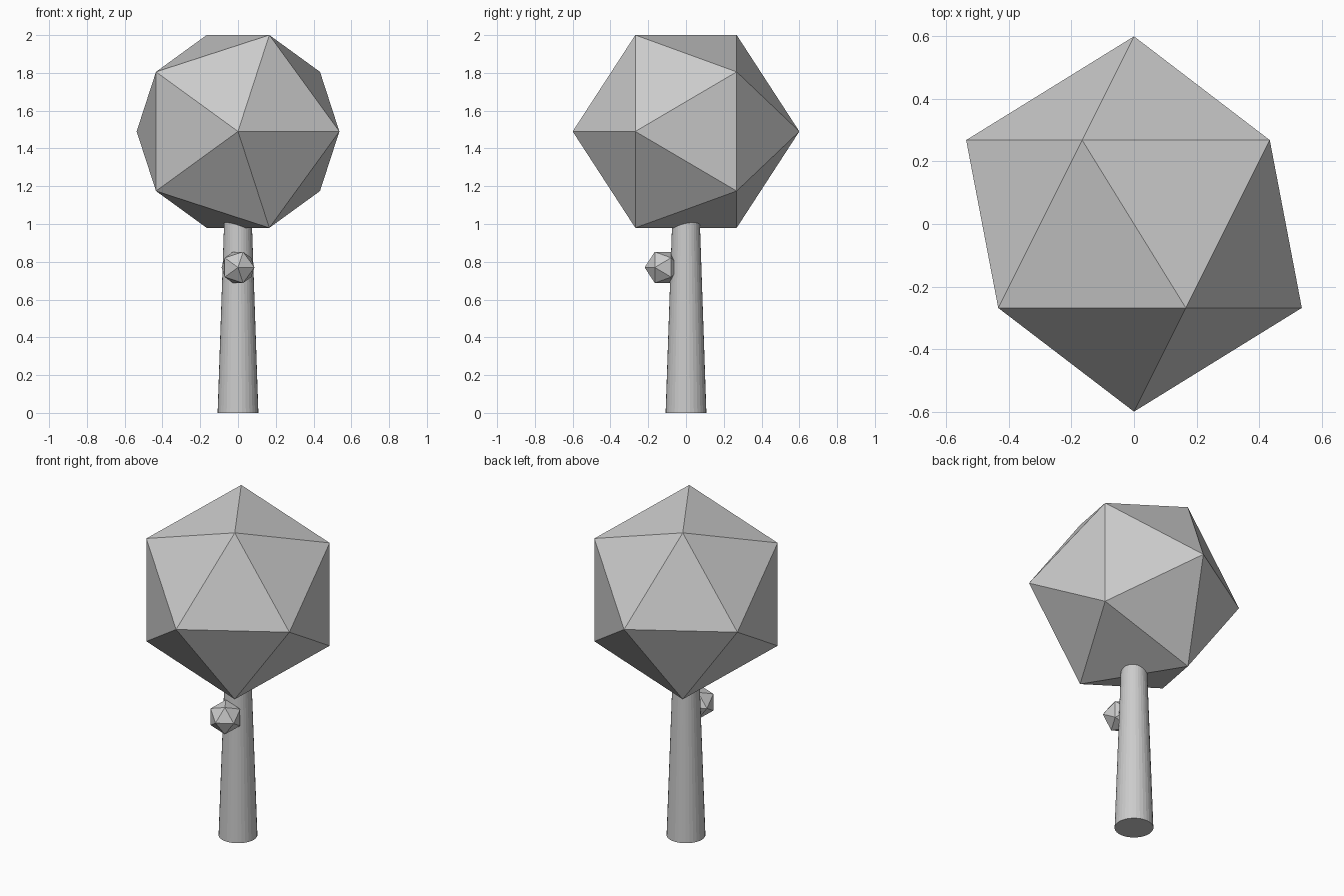
import bpy, math

if "Cube" in bpy.data.objects:
    bpy.data.objects.remove(bpy.data.objects["Cube"])


def icosahedron(name, radius, location):
    # Faceted ball with its pole turned to face the front
    bpy.ops.mesh.primitive_ico_sphere_add(
        subdivisions=1, radius=radius, location=location,
        rotation=(math.radians(90), 0, 0))
    bpy.context.object.name = name


# Tapered trunk, its top buried in the crown
HEIGHT = 1.05
bpy.ops.mesh.primitive_cone_add(
    vertices=32, radius1=0.108, radius2=0.072, depth=HEIGHT,
    location=(0, 0, HEIGHT / 2))
bpy.context.object.name = "trunk"

# Crown of leaves and the small knot on the front of the trunk
icosahedron("crown", 0.6, (0, 0, 1.49))
icosahedron("trunk_knot", 0.097, (0, -0.122, 0.77))
